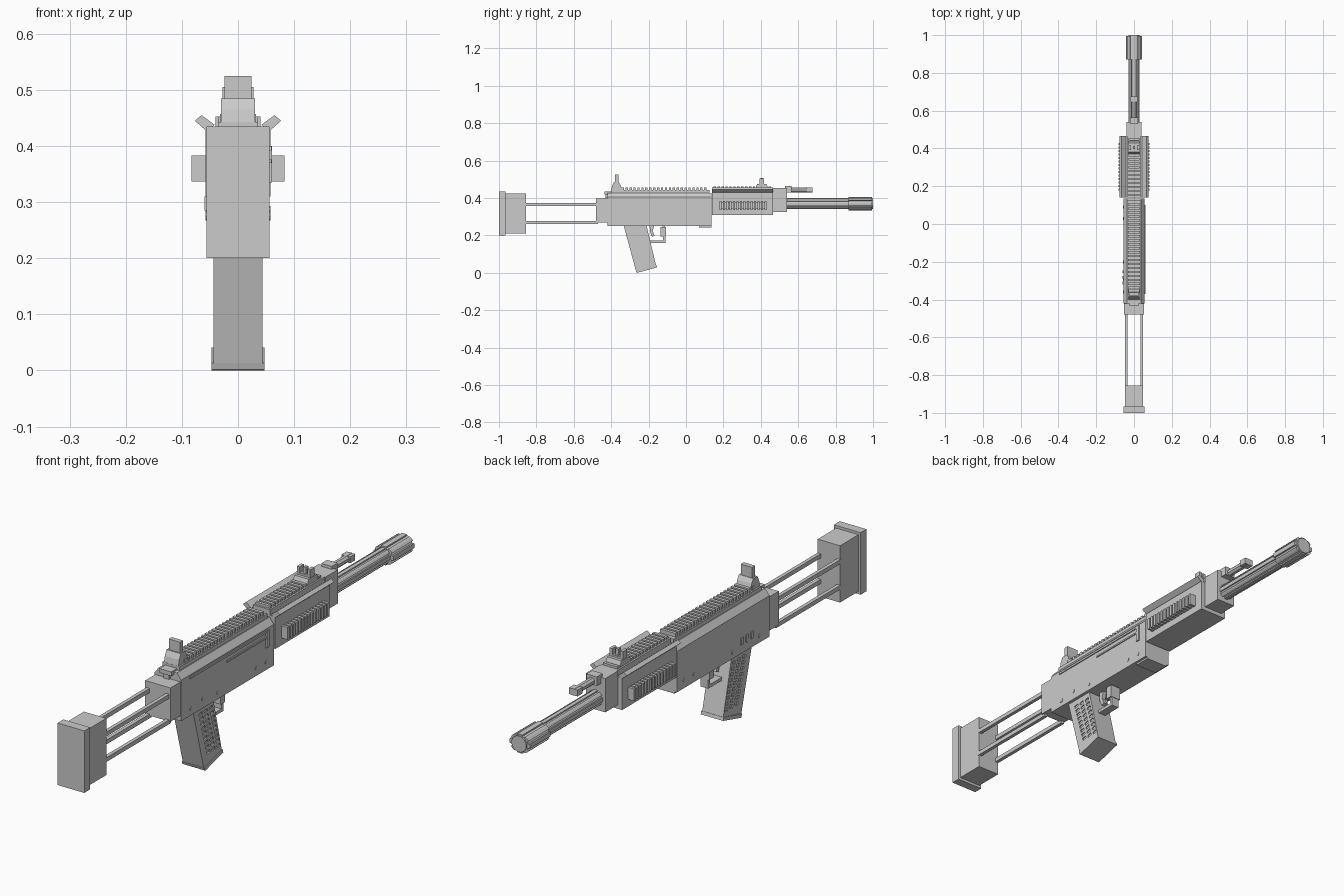
import bpy, bmesh, math

if "Cube" in bpy.data.objects:
    bpy.data.objects.remove(bpy.data.objects["Cube"])

grey = bpy.data.materials.new("matte grey")
grey.diffuse_color = (0.6, 0.6, 0.6, 1)
grey.use_nodes = True
grey.node_tree.nodes["Principled BSDF"].inputs["Base Color"].default_value = grey.diffuse_color


def finish(name, bm):
    bmesh.ops.recalc_face_normals(bm, faces=bm.faces)
    me = bpy.data.meshes.new(name)
    bm.to_mesh(me)
    bm.free()
    me.materials.append(grey)
    ob = bpy.data.objects.new(name, me)
    bpy.context.collection.objects.link(ob)
    return ob


def add_prism(bm, pts, axis, a, b):
    """Extrude a 2D outline along x (points are y,z) or y (points are x,z)."""
    place = (lambda p, t: (t, p[0], p[1])) if axis == 'x' else (lambda p, t: (p[0], t, p[1]))
    lo = [bm.verts.new(place(p, a)) for p in pts]
    hi = [bm.verts.new(place(p, b)) for p in pts]
    bm.faces.new(lo)
    bm.faces.new(hi[::-1])
    n = len(pts)
    for i in range(n):
        j = (i + 1) % n
        bm.faces.new((lo[i], lo[j], hi[j], hi[i]))


def prism(name, pts, axis, a, b):
    bm = bmesh.new()
    add_prism(bm, pts, axis, a, b)
    return finish(name, bm)


def boxes(name, items):
    """One object from boxes given as x0, x1, y0, y1, z0, z1."""
    bm = bmesh.new()
    for x0, x1, y0, y1, z0, z1 in items:
        add_prism(bm, [(x0, z0), (x1, z0), (x1, z1), (x0, z1)], 'y', y0, y1)
    return finish(name, bm)


def box(name, w, y0, y1, z0, z1):
    return boxes(name, [(-w, w, y0, y1, z0, z1)])


def flutes(rx, rz, depth, z, n=10):
    """Round outline with n lengthwise grooves."""
    pts = []
    for i in range(n):
        for f, k in ((-.32, 1), (.0, 1), (.32, 1), (.36, depth), (.64, depth)):
            t = (i + f) / n * math.tau + math.pi / 2
            pts.append((rx * k * math.cos(t), z + rz * k * math.sin(t)))
    return pts


def ring(r, z, n):
    return [(r * math.cos((i + .5) * math.tau / n), z + r * math.sin((i + .5) * math.tau / n))
            for i in range(n)]


# Stock with its four rods
box("butt_plate", .056, -1, -.965, .20, .435)
box("stock_block", .047, -.965, -.855, .21, .425)
boxes("stock_rods", [(s * .041 - .007, s * .041 + .007, -.86, -.47, z - .008, z + .008)
                     for s in (-1, 1) for z in (.365, .268)])

# Receiver
box("rear_block", .053, -.48, -.41, .27, .398)
prism("receiver", [(-.056, .25), (.056, .25), (.056, .405), (.038, .428),
                   (-.038, .428), (-.056, .405)], 'y', -.42, .135)
box("front_lug", .046, .07, .135, .243, .255)
box("rail_base", .036, -.40, .125, .425, .443)
boxes("receiver_rail_teeth", [(-.032, .032, -.365 + i * .021, -.353 + i * .021, .44, .457)
                              for i in range(23)])
boxes("rear_latch", [(-.025, .025, -.435, -.385, .418, .434),
                     (-.012, .012, -.43, -.38, .40, .432)])

# Receiver side details
boxes("charging_slot", [(.055, .060, -.37, .10, .392, .40),
                        (.055, .060, -.15, .10, .370, .376),
                        (.055, .061, .085, .10, .335, .40)])
pins = bmesh.new()
for y, z in ((-.36, .275), (-.29, .285), (-.2, .275), (.03, .28), (.09, .28)):
    add_prism(pins, [(y + .008 * math.cos(i * math.tau / 8), z + .008 * math.sin(i * math.tau / 8))
                     for i in range(8)], 'x', -.058, .058)
finish("receiver_pins", pins)
boxes("selector", [(-.060, -.055, -.32 + i * .03, -.305 + i * .03, .285, .31) for i in range(3)])

# Handguard with flared top strips and ribbed side grips
box("handguard", .058, .14, .465, .31, .432)
box("handguard_top", .036, .14, .465, .43, .453)
boxes("handguard_rail_teeth", [(-.03, .03, .148 + i * .021, .16 + i * .021, .45, .462)
                               for i in range(15)])
for s, side in ((-1, "left"), (1, "right")):
    prism(side + "_flare", [(s * x, z) for x, z in ((.042, .438), (.05, .428), (.06, .43),
                                                   (.077, .445), (.065, .455))], 'y', .14, .465)
    def sided(a, b, *rest):
        return (min(s * a, s * b), max(s * a, s * b), *rest)
    boxes(side + "_grip", [sided(.055, .073, .185, .425, .343, .377)] +
          [sided(.056, .083, .178 + i * .0185, .189 + i * .0185, .337, .383) for i in range(14)])

# Barrel group
box("gas_block", .04, .465, .54, .325, .453)
prism("barrel", flutes(.03, .03, .82, .37, 8), 'y', .53, .88)
prism("muzzle_brake", flutes(.043, .036, .84, .37, 8), 'y', .87, .995)
prism("muzzle_tip", ring(.031, .37, 12), 'y', .98, 1.0)
prism("gas_tube", ring(.014, .443, 8), 'y', .53, .675)
box("gas_tube_collar", .022, .53, .565, .43, .464)
box("gas_tube_tip", .018, .645, .675, .431, .455)

# Sights
prism("rear_sight_base", [(-.40, .44), (-.34, .44), (-.35, .47), (-.36, .485),
                          (-.385, .485), (-.395, .465)], 'x', -.03, .03)
box("rear_sight_leaf", .024, -.38, -.362, .47, .525)
prism("front_sight_base", [(.37, .45), (.44, .45), (.43, .475), (.38, .475)], 'x', -.03, .03)
boxes("front_sight_posts", [(-.028, -.016, .392, .418, .47, .505),
                            (.016, .028, .392, .418, .47, .505),
                            (-.006, .006, .398, .412, .47, .507),
                            (-.028, .028, .392, .418, .47, .482)])

# Slanted grip with rows of pits on both sides
grip = prism("grip", [(-.335, .26), (-.213, .26), (-.160, .040), (-.268, .012)], 'x', -.044, .044)
prism("grip_floor", [(-.269, .013), (-.265, .002), (-.262, .0), (-.155, .029),
                     (-.158, .041)], 'x', -.047, .047)
bm = bmesh.new()
for row in range(9):
    z = .055 + row * .02
    for col in range(3):
        y = -.243 - (z - .04) * .29 + col * .031
        for s in (-1, 1):
            add_prism(bm, [(y, z), (y + .018, z + .004), (y + .015, z + .015),
                           (y - .003, z + .011)], 'x', s * .040, s * .05)
cutter = finish("pit_cutter", bm)
cutter.hide_render = True
cutter.hide_viewport = True
cut = grip.modifiers.new("pits", 'BOOLEAN')
cut.operation = 'DIFFERENCE'
cut.solver = 'EXACT'
cut.object = cutter

# Trigger and guard
prism("trigger", [(-.195, .255), (-.17, .255), (-.178, .222), (-.168, .198),
                  (-.182, .193), (-.192, .22)], 'x', -.008, .008)
boxes("trigger_guard", [(-.016, .016, -.205, -.11, .160, .172),
                        (-.016, .016, -.122, -.11, .165, .20)])
boxes("release_lever", [(-.022, .022, -.135, -.108, .195, .245),
                        (-.012, .012, -.125, -.112, .24, .255)])
